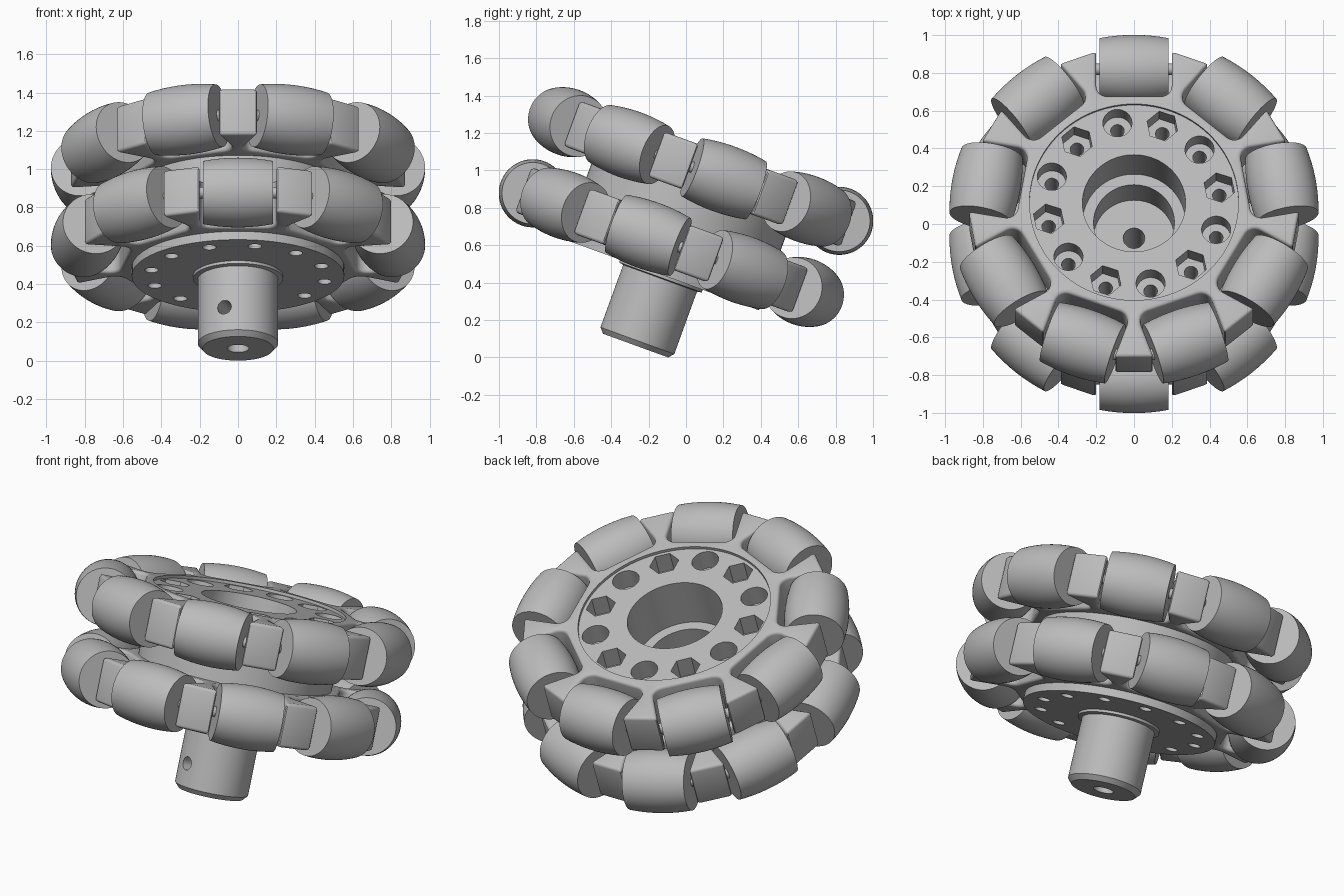
import bpy, bmesh, math
from math import sin, cos, tan, radians, pi, sqrt
from mathutils import Matrix

if "Cube" in bpy.data.objects:
    bpy.data.objects.remove(bpy.data.objects["Cube"])

TILT = Matrix.Translation((0, 0, 0.804)) @ Matrix.Rotation(radians(-20), 4, 'X')
COUNT = 9                 # rollers per row
STEP = 2 * pi / COUNT
ROW_Z = 0.211             # row offset from the wheel centre
WHEEL_R, ROLLER_R, ROLLER_HALF = 0.977, 0.182, 0.182
AXLE_R = WHEEL_R - ROLLER_R
HUB_R = 0.555
HUB_TOP, HUB_BOTTOM = 0.322, -0.385

grey = bpy.data.materials.new("light grey")
grey.use_nodes = True
COLOUR = (0.5, 0.5, 0.5, 1)
grey.diffuse_color = COLOUR
grey.node_tree.nodes["Principled BSDF"].inputs["Base Color"].default_value = COLOUR


def make_object(name, bm, matrix=TILT):
    bmesh.ops.recalc_face_normals(bm, faces=bm.faces)
    mesh = bpy.data.meshes.new(name)
    bm.to_mesh(mesh)
    bm.free()
    mesh.materials.append(grey)
    obj = bpy.data.objects.new(name, mesh)
    bpy.context.collection.objects.link(obj)
    obj.matrix_world = matrix
    return obj


def lathe(profile, sides):
    """Closed (radius, height) loop turned round z; zero radius is welded."""
    bm = bmesh.new()
    rings = [[bm.verts.new((r * cos(2 * pi * i / sides), r * sin(2 * pi * i / sides), z))
              for i in range(sides)] for r, z in profile]
    for a, b in zip(rings, rings[1:] + rings[:1]):
        for i in range(sides):
            j = (i + 1) % sides
            bm.faces.new((a[i], a[j], b[j], b[i]))
    bmesh.ops.remove_doubles(bm, verts=bm.verts, dist=1e-5)
    return bm


def add_cylinder(bm, radius, low, high, sides, matrix):
    bmesh.ops.create_cone(bm, cap_ends=True, segments=sides, radius1=radius, radius2=radius,
                          depth=high - low,
                          matrix=matrix @ Matrix.Translation((0, 0, (low + high) / 2)))


def activate(obj):
    bpy.ops.object.select_all(action='DESELECT')
    obj.select_set(True)
    bpy.context.view_layer.objects.active = obj


def cut(obj, cutter):
    cutter.hide_render = True
    bpy.context.view_layer.update()
    mod = obj.modifiers.new("cut", 'BOOLEAN')
    mod.operation, mod.solver, mod.object = 'DIFFERENCE', 'EXACT', cutter
    activate(obj)
    bpy.ops.object.modifier_apply(modifier=mod.name)
    bpy.data.objects.remove(cutter)


def smooth(obj, angle=28):
    activate(obj)
    bpy.ops.object.shade_smooth_by_angle(angle=radians(angle))


def turn(angle, radius=0, height=0):
    return Matrix.Rotation(angle, 4, 'Z') @ Matrix.Translation((radius, 0, height))


# Hub and shaft, turned as one piece with a stepped bore
hub = make_object("hub_and_shaft", lathe([
    (0.057, -0.788), (0.185, -0.788), (0.21, -0.76), (0.21, -0.405), (0.235, -0.4),
    (0.235, HUB_BOTTOM), (HUB_R, HUB_BOTTOM), (HUB_R, HUB_TOP), (0.273, HUB_TOP),
    (0.273, 0.02), (0.214, 0.02), (0.214, -0.22), (0.057, -0.22)], 96))

# Bolt circle: alternating hexagonal and round pockets, plus the shaft cross hole
pockets, holes = bmesh.new(), bmesh.new()
for i in range(12):
    spot = turn(radians(11 + 30 * i), 0.46)
    sides, radius = ((6, 0.085), (32, 0.077))[i % 2]
    add_cylinder(pockets, radius, 0.2, 0.5, sides, spot)
    add_cylinder(holes, 0.036, -0.6, 0.25, 24, spot)
add_cylinder(pockets, 0.038, 0, 0.4, 24,
             turn(radians(-110), 0, -0.63) @ Matrix.Rotation(pi / 2, 4, 'Y'))
cut(hub, make_object("pocket_cutter", pockets))
cut(hub, make_object("hole_cutter", holes))
smooth(hub)


# Carrier outline: filleted pocket floors between wedge-shaped blocks
def carrier_outline():
    floor, half, fillet, outer = 0.6, 0.2, 0.06, 0.87
    block_half = (outer * sin(STEP / 2) - half) / cos(STEP / 2)
    steps = [radians(15 * i) for i in range(7)]
    side = [(floor + fillet * (1 - cos(a)), half - fillet * (1 - sin(a))) for a in steps]
    c, s = cos(STEP / 2), sin(STEP / 2)
    side.append((outer * c + block_half * s, outer * s - block_half * c))
    return [(x, -y) for x, y in reversed(side)] + side


def make_carrier(name, start, z):
    bm = bmesh.new()
    ring = []
    for k in range(COUNT):
        m = turn(start + k * STEP)
        for x, y in carrier_outline():
            ring.append(bm.verts.new((x * m[0][0] + y * m[0][1],
                                      x * m[1][0] + y * m[1][1], z - 0.128)))
    face = bm.faces.new(ring)
    top = bmesh.ops.extrude_face_region(bm, geom=[face])["geom"]
    bmesh.ops.translate(bm, vec=(0, 0, 0.256),
                        verts=[v for v in top if isinstance(v, bmesh.types.BMVert)])
    obj = make_object(name, bm)
    bevel = obj.modifiers.new("soft edges", 'BEVEL')
    bevel.width, bevel.segments, bevel.angle_limit = 0.018, 3, radians(40)
    activate(obj)
    bpy.ops.object.modifier_apply(modifier=bevel.name)
    centre = bmesh.new()
    add_cylinder(centre, HUB_R - 0.002, -0.6, 0.6, 96, Matrix())
    cut(obj, make_object("centre_cutter", centre))
    smooth(obj, 35)


# Barrel rollers follow the wheel's outer circle
barrel = [(0, -ROLLER_HALF)]
for i in range(13):
    t = ROLLER_HALF * (i / 6 - 1)
    barrel.append((sqrt(WHEEL_R ** 2 - t ** 2) - AXLE_R, t))
barrel.append((0, ROLLER_HALF))

for row, z, start in (("upper", ROW_Z, pi / 2), ("lower", -ROW_Z, -pi / 2)):
    make_carrier(row + "_carrier", start, z)
    for k in range(COUNT):
        place = TILT @ turn(start + k * STEP, AXLE_R, z) @ Matrix.Rotation(pi / 2, 4, 'X')
        smooth(make_object(f"{row}_roller_{k + 1}", lathe(barrel, 64), place))
        pin = bmesh.new()
        add_cylinder(pin, 0.03, -0.215, 0.215, 20, Matrix())
        smooth(make_object(f"{row}_axle_pin_{k + 1}", pin, place))
